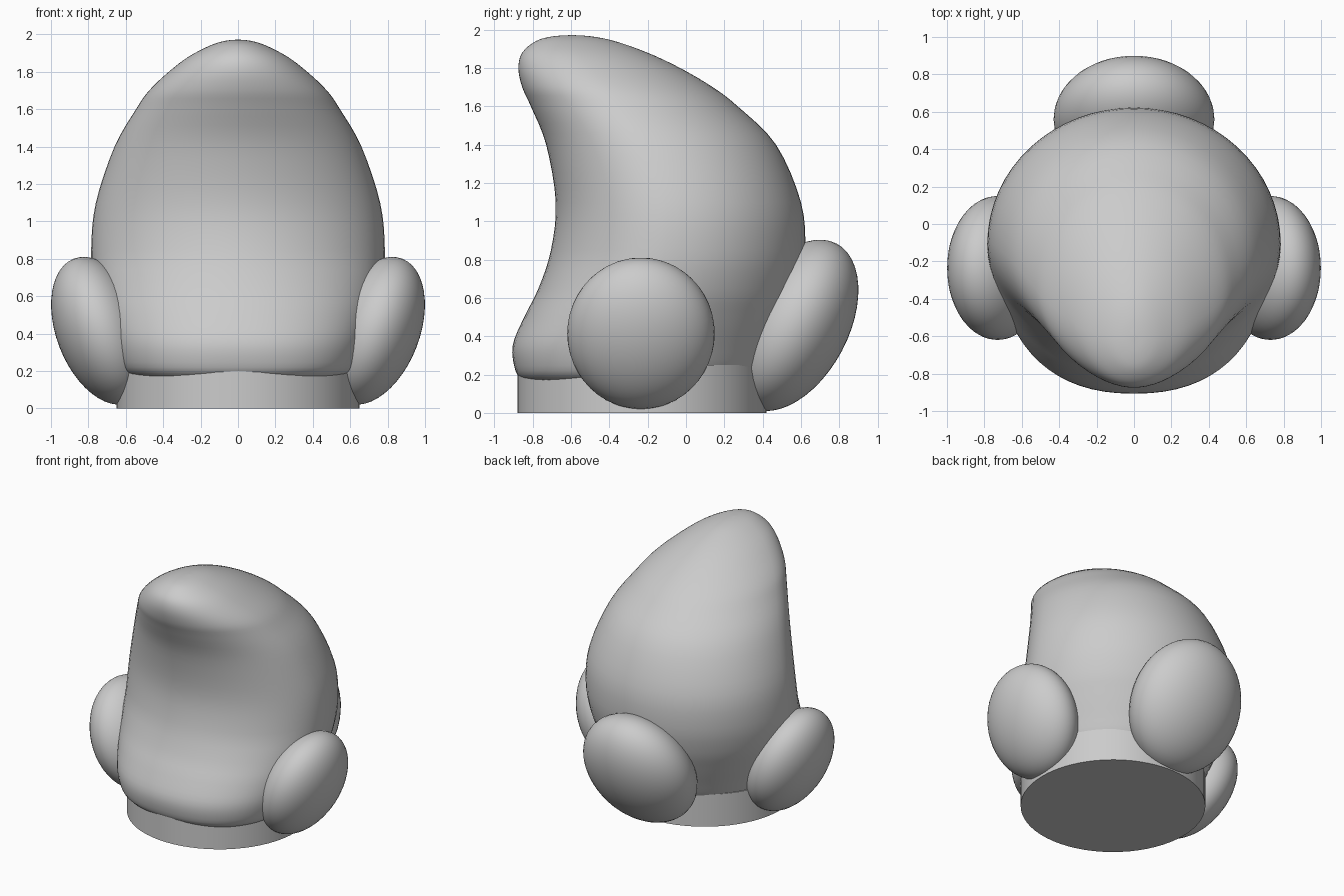
import bpy
import bmesh
from math import sin, cos, pi, radians
from mathutils import Vector

default = bpy.data.objects.get("Cube")
if default:
    bpy.data.objects.remove(default, do_unlink=True)

# One plain grey for every part
grey = bpy.data.materials.new("clay_grey")
grey.use_nodes = True
color = (0.6, 0.6, 0.6, 1)
grey.diffuse_color = color
grey.node_tree.nodes["Principled BSDF"].inputs["Base Color"].default_value = color


def finish(obj):
    """Give the part its material and smooth shading."""
    obj.data.materials.clear()
    obj.data.materials.append(grey)
    bpy.ops.object.select_all(action="DESELECT")
    obj.select_set(True)
    bpy.context.view_layer.objects.active = obj
    bpy.ops.object.shade_smooth_by_angle(angle=radians(40))


def catmull_rom(points, steps):
    """Resample a list of vectors as a smooth curve through all of them."""
    padded = [points[0]] + points + [points[-1]]
    result = []
    for a, b, c, d in zip(padded, padded[1:], padded[2:], padded[3:]):
        for i in range(steps):
            t = i / steps
            result.append(0.5 * (2 * b + (c - a) * t
                                 + (2 * a - 5 * b + 4 * c - d) * t ** 2
                                 + (3 * b - a - 3 * c + d) * t ** 3))
    result.append(points[-1])
    return result


def signed_power(value, power):
    return abs(value) ** power * (1 if value >= 0 else -1)


def section_ring(bm, station, sides):
    """Horizontal body section, squarer at the front near the bottom."""
    z, front, back, half = station
    middle = front + 0.45 * (back - front)
    squareness = 1.95 + 0.5 * max(0, 1 - z / 0.8)
    ring = []
    for i in range(sides):
        angle = 2 * pi * i / sides
        s, c = sin(angle), cos(angle)
        power = 2 / squareness if s < 0 else 1
        depth = (middle - front) if s < 0 else (back - middle)
        ring.append(bm.verts.new((half * signed_power(c, power),
                                  middle + depth * signed_power(s, power), z)))
    return ring


def make_body(stations, sides=64):
    bm = bmesh.new()
    curve = catmull_rom([Vector(s) for s in stations], 4)
    rings = [section_ring(bm, s, sides) for s in curve]
    for low, high in zip(rings, rings[1:]):
        for i in range(sides):
            j = (i + 1) % sides
            bm.faces.new((low[i], low[j], high[j], high[i]))
    bm.faces.new(rings[0][::-1])
    bm.faces.new(rings[-1])
    bmesh.ops.recalc_face_normals(bm, faces=bm.faces)
    mesh = bpy.data.meshes.new("body")
    bm.to_mesh(mesh)
    bm.free()
    obj = bpy.data.objects.new("body", mesh)
    bpy.context.collection.objects.link(obj)
    finish(obj)


def make_pad(name, center, radii, tilt):
    """Flattened round pad, tilted outward."""
    bpy.ops.mesh.primitive_uv_sphere_add(segments=48, ring_count=24, radius=1,
                                         location=center, rotation=tilt)
    pad = bpy.context.object
    pad.name = name
    pad.scale = radii
    finish(pad)


# Curved body: height, front y, back y, half width
make_body([
    (0.17, -0.85, 0.36, 0.58),
    (0.22, -0.89, 0.42, 0.64),
    (0.35, -0.905, 0.48, 0.69),
    (0.5, -0.845, 0.54, 0.735),
    (0.65, -0.77, 0.59, 0.77),
    (0.85, -0.705, 0.622, 0.785),
    (1.1, -0.68, 0.6, 0.76),
    (1.4, -0.73, 0.47, 0.66),
    (1.6, -0.81, 0.27, 0.545),
    (1.7, -0.855, 0.14, 0.475),
    (1.8, -0.875, -0.03, 0.37),
    (1.88, -0.855, -0.2, 0.265),
    (1.94, -0.785, -0.37, 0.15),
    (1.965, -0.7, -0.49, 0.07),
    (1.972, -0.6, -0.59, 0.005),
])

# Short round base
bpy.ops.mesh.primitive_cylinder_add(vertices=64, radius=0.65, depth=0.25,
                                    location=(0, -0.23, 0.125))
base = bpy.context.object
base.name = "base"
finish(base)

# Pads on both sides and at the back
for side, name in ((1, "left_pad"), (-1, "right_pad")):
    make_pad(name, (side * 0.73, -0.235, 0.415), (0.241, 0.385, 0.413),
             (0, side * radians(21), 0))
make_pad("back_pad", (0, 0.56, 0.457), (0.43, 0.287, 0.483), (radians(-28), 0, 0))
